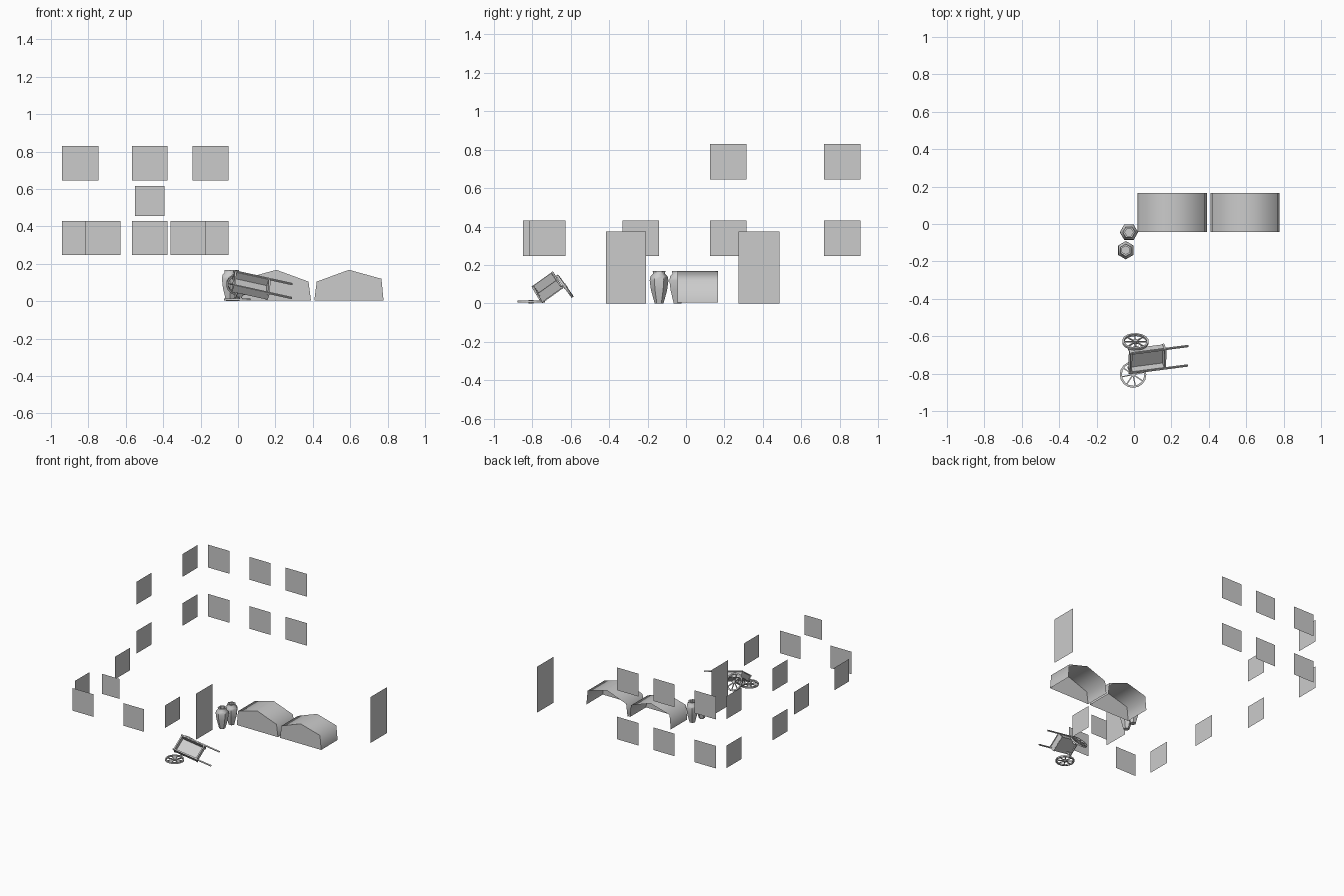
import bpy, bmesh
from math import pi, sin, cos
from mathutils import Matrix, Vector

if "Cube" in bpy.data.objects:
    bpy.data.objects.remove(bpy.data.objects["Cube"])


def make(name, bm, smooth=None, matrix=None):
    me = bpy.data.meshes.new(name)
    if matrix is not None:
        bm.transform(matrix)
    bm.to_mesh(me)
    bm.free()
    ob = bpy.data.objects.new(name, me)
    bpy.context.collection.objects.link(ob)
    if smooth:
        bpy.ops.object.select_all(action='DESELECT')
        ob.select_set(True)
        bpy.context.view_layer.objects.active = ob
        bpy.ops.object.shade_smooth_by_angle(angle=smooth)
    return ob


def box(bm, c, s):
    bmesh.ops.create_cube(bm, size=1, matrix=Matrix.Translation(c) @ Matrix.Diagonal((*s, 1)))


def panel(name, axis, at, a0, a1, z0, z1):
    """Single-face panel; axis is the direction it faces."""
    bm = bmesh.new()
    pts = [(a0, z0), (a1, z0), (a1, z1), (a0, z1)]
    bm.faces.new([bm.verts.new((at, a, z) if axis == 'x' else (a, at, z)) for a, z in pts])
    make(name, bm)


# windows and doors
LOW, HIGH = (0.247, 0.43), (0.645, 0.83)
for row, zs in (('low', LOW), ('high', HIGH)):
    for x0, x1 in ((-0.94, -0.747), (-0.567, -0.378), (-0.242, -0.052)):
        panel('back_window_' + row, 'y', 0.958, x0, x1, *zs)
    for y0, y1 in ((0.125, 0.315), (0.718, 0.907)):
        panel('left_window_' + row, 'x', -1, y0, y1, *zs)
for x0 in (-0.817, -0.36):
    panel('front_window', 'y', -0.958, x0, x0 + 0.188, *LOW)
panel('front_gable_window', 'y', -0.958, -0.552, -0.392, 0.455, 0.617)
panel('wing_left_window', 'x', -0.873, -0.33, -0.14, *LOW)
panel('wing_left_front_window', 'x', -0.873, -0.848, -0.66, *LOW)
panel('wing_right_window', 'x', -0.085, -0.815, -0.625, *LOW)
panel('wing_door', 'x', -0.085, -0.417, -0.207, 0, 0.373)
panel('end_door', 'x', 1, 0.273, 0.486, 0, 0.373)

# hay mounds: shell with closed front, open back and bottom
ARCH = [(0.185, 0.005), (0.174, 0.12), (0, 0.168), (-0.172, 0.105), (-0.185, 0.005)]
for name, cx, m in (('mound_left', 0.205, -1), ('mound_right', 0.593, 1)):
    bm = bmesh.new()
    f = [bm.verts.new((cx + m * x, -0.044, z)) for x, z in ARCH]
    b = [bm.verts.new((cx + m * x, 0.167, z)) for x, z in ARCH]
    bm.faces.new(f)
    for i in range(4):
        bm.faces.new((f[i], f[i + 1], b[i + 1], b[i]))
    bmesh.ops.recalc_face_normals(bm, faces=bm.faces)
    make(name, bm, smooth=1.4)

# six-sided jars
JAR = [(0.023, 0), (0.042, 0.07), (0.049, 0.12), (0.044, 0.142), (0.031, 0.155),
       (0.033, 0.168), (0.022, 0.168), (0.022, 0.14)]


def jar(name, x, y, turn):
    bm = bmesh.new()
    rings = [[bm.verts.new((x + r * cos(turn + i * pi / 3), y + r * sin(turn + i * pi / 3), z))
              for i in range(6)] for r, z in JAR]
    for a, b in zip(rings, rings[1:]):
        for i in range(6):
            j = (i + 1) % 6
            bm.faces.new((a[i], a[j], b[j], b[i]))
    bm.faces.new(rings[0][::-1])
    bm.faces.new(rings[-1])
    make(name, bm, smooth=0.9)


jar('jar_back', -0.027, -0.044, 0)
jar('jar_front', -0.044, -0.14, pi / 2)


# spoked wheel, axis along local z
def wheel(name, matrix, R=0.071, n=16):
    bm = bmesh.new()
    section = [(R, -0.006), (R, 0.006), (R - 0.011, 0.006), (R - 0.011, -0.006)]
    rings = [[bm.verts.new((r * cos(2 * pi * i / n), r * sin(2 * pi * i / n), z)) for r, z in section]
             for i in range(n)]
    for i in range(n):
        a, b = rings[i], rings[(i + 1) % n]
        for k in range(4):
            bm.faces.new((a[k], b[k], b[(k + 1) % 4], a[(k + 1) % 4]))
    bmesh.ops.create_cone(bm, cap_ends=True, segments=8, radius1=0.013, radius2=0.013, depth=0.018)
    for i in range(8):
        rot = Matrix.Rotation(i * pi / 4 + 0.2, 4, 'Z')
        bmesh.ops.create_cube(bm, size=1, matrix=rot @ Matrix.Translation((0.036, 0, 0))
                              @ Matrix.Diagonal((0.052, 0.006, 0.006, 1)))
    bmesh.ops.recalc_face_normals(bm, faces=bm.faces)
    make(name, bm, matrix=matrix)


# toppled cart: local x runs along the handles, local y along the axle
u = Vector((0.97, 0.126, -0.213)).normalized()
v = Vector((0.02, 0.81, 0.58))
v = (v - u * v.dot(u)).normalized()
cart = Matrix.Translation((0.07, -0.72, 0.085)) @ Matrix((u, v, u.cross(v))).transposed().to_4x4()

bm = bmesh.new()
box(bm, (0, 0, -0.022), (0.19, 0.124, 0.006))
for s in (-1, 1):
    box(bm, (0, s * 0.059, 0), (0.19, 0.006, 0.046))
    box(bm, (s * 0.093, 0, 0), (0.006, 0.12, 0.046))
    for t in (-1, 1):
        box(bm, (s * 0.094, t * 0.06, 0), (0.01, 0.01, 0.054))
    box(bm, (s * 0.094, 0, 0.023), (0.01, 0.13, 0.007))
make('cart_bed', bm, matrix=cart)

for name, s in (('cart_handle_left', 1), ('cart_handle_right', -1)):
    bm = bmesh.new()
    box(bm, (0.058, s * 0.064, 0.021), (0.326, 0.009, 0.009))
    make(name, bm, matrix=cart)

bm = bmesh.new()
box(bm, (-0.05, 0.004, -0.06), (0.01, 0.15, 0.01))
for s in (-1, 1):
    box(bm, (-0.05, s * 0.045, -0.04), (0.03, 0.01, 0.036))
make('cart_axle', bm, matrix=cart)

wheel('attached_wheel', cart @ Matrix.Translation((-0.05, 0.075, -0.063)) @ Matrix.Rotation(pi / 2, 4, 'X'))
wheel('fallen_wheel', Matrix.Translation((-0.005, -0.805, 0.01)))
